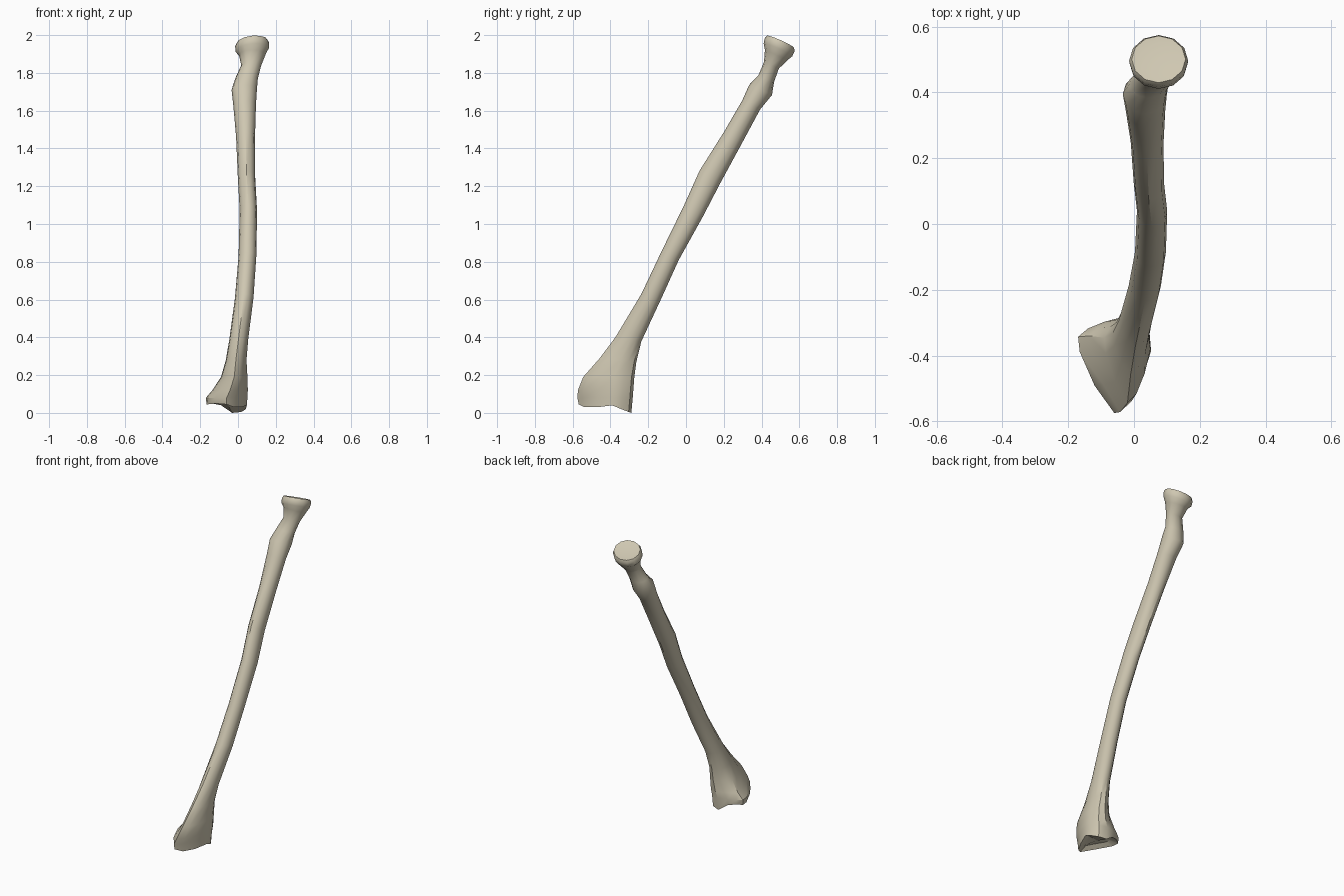
import bpy
import bmesh
import math
from mathutils import Vector

cube = bpy.data.objects.get("Cube")
if cube:
    bpy.data.objects.remove(cube, do_unlink=True)

SIDES = 12

# Flared lower end: outline (x, y) and height of its bottom edge,
# counter-clockwise starting on the model's left
FLARE = [
    (.05, -.39, .04), (.045, -.34, .02), (.02, -.3, .005), (-.03, -.285, 0),
    (-.09, -.3, .04), (-.14, -.32, .05), (-.17, -.345, .045), (-.165, -.39, .045),
    (-.12, -.49, .05), (-.06, -.572, .045), (-.02, -.54, .03), (.02, -.47, .03),
]
FLARE_CENTRE = Vector((-.06, -.43))
FLARE_HALF = Vector((.11, .143))

# Sections going up: centre x, y, z, half width, half depth, tilt, flare share
SECTIONS = [
    (-.06, -.43, .08, .11, .146, 0, 1),
    (-.042, -.427, .12, .094, .146, 0, 1),
    (-.02, -.41, .19, .07, .135, 0, .8),
    (-.01, -.36, .28, .055, .097, 6, .5),
    (.004, -.305, .39, .05, .069, 10, .3),
    (.033, -.187, .61, .049, .053, 22, 0),
    (.05, -.085, .83, .047, .051, 25, 0),
    (.055, .04, 1.07, .046, .058, 27, 0),
    (.045, .127, 1.25, .046, .064, 30, 0),
    (.04, .25, 1.46, .05, .056, 30, 0),
    (.035, .345, 1.63, .06, .053, 27, 0),
    (.033, .395, 1.71, .067, .066, 24, 0),
    (.045, .425, 1.77, .06, .045, 24, 0),
    (.07, .452, 1.84, .053, .043, 24, 0),
    (.075, .478, 1.895, .07, .066, 24, 0),
    (.075, .487, 1.922, .088, .083, 24, 0),
    (.075, .496, 1.95, .09, .086, 24, 0),
    (.075, .501, 1.965, .082, .078, 24, 0),
    (.075, .5, 1.961, .06, .058, 24, 0),
]


def section_points(x, y, z, half_width, half_depth, tilt, share):
    """One tilted ring, blended between an ellipse and the flared outline."""
    slope = math.radians(tilt)
    lean = .1 if z > 1.9 else 0
    points = []
    for k in range(SIDES):
        angle = math.tau * k / SIDES
        ellipse = Vector((math.cos(angle), math.sin(angle)))
        offset = Vector(FLARE[k][:2]) - FLARE_CENTRE
        flare = Vector((offset.x / FLARE_HALF.x, offset.y / FLARE_HALF.y))
        unit = ellipse.lerp(flare, share)
        across, along = unit.x * half_width, unit.y * half_depth
        points.append(Vector((x + across,
                              y + along * math.cos(slope),
                              z - along * math.sin(slope) + across * lean)))
    return points


def bottom_points(scale, lift):
    """A ring on the underside, shrunk toward the middle and lifted."""
    points = []
    for px, py, pz in FLARE:
        flat = FLARE_CENTRE + (Vector((px, py)) - FLARE_CENTRE) * scale
        points.append(Vector((flat.x, flat.y, pz + lift)))
    return points


def loft(bm, rings):
    """Bridge rings with quads and close both ends with a fan."""
    loops = [[bm.verts.new(p) for p in ring] for ring in rings]
    for low, high in zip(loops, loops[1:]):
        for k in range(SIDES):
            n = (k + 1) % SIDES
            bm.faces.new((low[k], low[n], high[n], high[k]))
    for loop in (loops[0], loops[-1]):
        middle = bm.verts.new(sum((v.co for v in loop), Vector()) / SIDES)
        for k in range(SIDES):
            bm.faces.new((loop[k], loop[(k + 1) % SIDES], middle))
    bmesh.ops.recalc_face_normals(bm, faces=bm.faces)


# Bone material
bone = bpy.data.materials.new("pale_bone")
bone.use_nodes = True
colour = (.62, .57, .44, 1)
bone.diffuse_color = colour
shader = next(n for n in bone.node_tree.nodes if n.type == "BSDF_PRINCIPLED")
shader.inputs["Base Color"].default_value = colour

# Whole bone: hollowed lower joint, flared end, shaft, neck and dished head
rings = [bottom_points(.6, .02), bottom_points(.97, 0)]
rings += [section_points(*section) for section in SECTIONS]
bm = bmesh.new()
loft(bm, rings)
mesh = bpy.data.meshes.new("forearm_bone")
bm.to_mesh(mesh)
bm.free()
mesh.materials.append(bone)
forearm_bone = bpy.data.objects.new("forearm_bone", mesh)
bpy.context.collection.objects.link(forearm_bone)

# Smooth shading with crisp rims
bpy.ops.object.select_all(action="DESELECT")
forearm_bone.select_set(True)
bpy.context.view_layer.objects.active = forearm_bone
bpy.ops.object.shade_smooth_by_angle(angle=math.radians(35))
